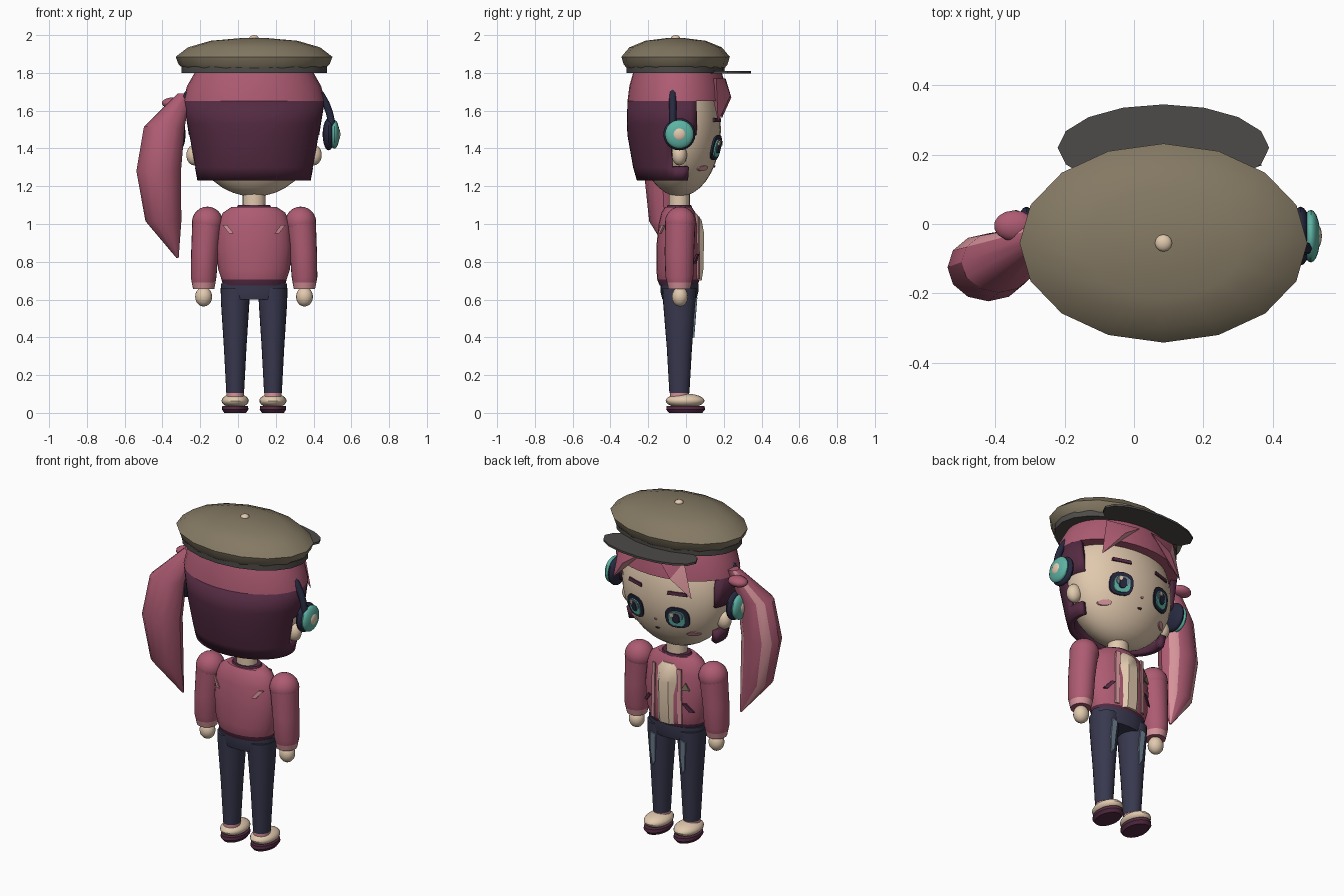
import bpy, bmesh, math
from mathutils import Vector

if "Cube" in bpy.data.objects:
    bpy.data.objects.remove(bpy.data.objects["Cube"], do_unlink=True)

CX, CY = 0.085, -0.035      # body axis


def material(name, r, g, b):
    m = bpy.data.materials.new(name)
    m.use_nodes = True
    m.diffuse_color = (r, g, b, 1)
    m.node_tree.nodes["Principled BSDF"].inputs["Base Color"].default_value = (r, g, b, 1)
    return m


SKIN = material("skin_cream", 0.75, 0.58, 0.42)
PINK = material("rose_pink", 0.42, 0.105, 0.17)
PLUM = material("dark_plum", 0.09, 0.024, 0.055)
OLIVE = material("olive", 0.23, 0.19, 0.125)
CHARCOAL = material("charcoal", 0.075, 0.07, 0.065)
NAVY = material("denim_navy", 0.04, 0.04, 0.078)
INK = material("ink_blue", 0.02, 0.022, 0.05)
TEAL = material("teal", 0.11, 0.45, 0.37)
PALE = material("pale_pink", 0.66, 0.29, 0.32)
FADED = material("faded_denim", 0.16, 0.22, 0.29)


def finish(bm, name, *mats):
    bmesh.ops.recalc_face_normals(bm, faces=bm.faces)
    mesh = bpy.data.meshes.new(name)
    bm.to_mesh(mesh)
    bm.free()
    ob = bpy.data.objects.new(name, mesh)
    bpy.context.collection.objects.link(ob)
    for m in mats:
        mesh.materials.append(m)
    bpy.ops.object.select_all(action='DESELECT')
    ob.select_set(True)
    bpy.context.view_layer.objects.active = ob
    bpy.ops.object.shade_smooth_by_angle(angle=math.radians(35))
    return ob


def loft(name, rings, mats, n=24, caps=True, turn=0.0, rule=None, keep=None):
    """Skin horizontal ellipses (x, y, z, rx, ry); rule(centre, column) picks the colour."""
    bm = bmesh.new()
    rows = []
    for x, y, z, rx, ry in rings:
        angles = [math.tau * i / n + turn for i in range(n)]
        rows.append([bm.verts.new((x + rx * math.cos(a), y + ry * math.sin(a), z)) for a in angles])
    for low, high in zip(rows, rows[1:]):
        for i in range(n):
            j = (i + 1) % n
            f = bm.faces.new((low[i], low[j], high[j], high[i]))
            if rule:
                f.material_index = rule(f.calc_center_median(), i)
    if caps:
        bm.faces.new(rows[0])
        bm.faces.new(rows[-1])
    if keep:
        drop = [f for f in bm.faces if not keep(f.calc_center_median())]
        bmesh.ops.delete(bm, geom=drop, context='FACES')
    return finish(bm, name, *mats)


def ball(name, centre, radii, mat, n=20):
    bm = bmesh.new()
    bmesh.ops.create_uvsphere(bm, u_segments=n, v_segments=n // 2 + 2, radius=1)
    for v in bm.verts:
        v.co = Vector(centre) + Vector(a * b for a, b in zip(v.co, radii))
    return finish(bm, name, mat)


def plate(name, pts, surface, mat, lift=0.006, side=1):
    """Thin plate whose outline (x, z) follows y = surface(x, z)."""
    bm = bmesh.new()
    f = bm.faces.new([bm.verts.new((x, surface(x, z) + side * lift, z)) for x, z in pts])
    out = bmesh.ops.extrude_face_region(bm, geom=[f])["geom"]
    for v in out:
        if isinstance(v, bmesh.types.BMVert):
            v.co.y -= side * 0.009
    return finish(bm, name, mat)


def oval(x, z, rx, rz, n=16, power=1.0):
    pts = []
    for i in range(n):
        c, s = math.cos(math.tau * i / n), math.sin(math.tau * i / n)
        pts.append((x + rx * math.copysign(abs(c) ** power, c), z + rz * math.copysign(abs(s) ** power, s)))
    return pts


def strip(x1, z1, x2, z2, w):
    return [(x1 - w, z1), (x1 + w, z1), (x2 + w, z2), (x2 - w, z2)]


def bulge(cx, cy, cz, rx, ry, rz, side=1):
    return lambda x, z: cy + side * ry * math.sqrt(
        max(0.02, 1 - ((x - cx) / rx) ** 2 - ((z - cz) / rz) ** 2))


# Beret, band, visor and button
HY = -0.055
beret = [(1.82, .37, .255), (1.845, .40, .275), (1.885, .415, .287), (1.935, .35, .245),
         (1.97, .23, .16), (1.985, .06, .04)]
loft("beret", [(CX, HY, z, a, b) for z, a, b in beret], [OLIVE], n=16)
loft("beret_band", [(CX, HY, z, .385, .26) for z in (1.80, 1.835)], [CHARCOAL], n=20)
loft("visor", [(CX, .22, z, .305, .125) for z in (1.798, 1.81)], [CHARCOAL], n=16)
ball("beret_button", (CX, HY, 1.984), (.025, .025, .016), SKIN, 12)

# Head, ears and neck
ball("head", (CX, CY, 1.5), (.335, .22, .355), SKIN, 32)
loft("neck", [(CX, CY, z, .06, .055) for z in (1.06, 1.18)], [SKIN])
for s, side in ((1, "left"), (-1, "right")):
    ball(side + "_ear", (CX + s * .315, CY, 1.365), (.045, .04, .055), SKIN, 14)

# Hair crown, and the back hair cut open around the face
loft("hair_crown", [(CX, -.045, 1.65, .375, .265), (CX, -.045, 1.73, .355, .255),
                    (CX, -.045, 1.80, .315, .235)], [PINK], n=32)


def behind_face(c):
    return c.y < (.055 if c.z > 1.47 else -.075 if c.z > 1.3 else .02)


hair = loft("back_hair", [(CX, -.045, 1.23, .30, .215), (CX, -.045, 1.30, .313, .235),
                          (CX, -.045, 1.47, .345, .265), (CX, -.045, 1.53, .354, .268),
                          (CX, -.045, 1.65, .374, .265)],
            [PLUM], n=48, caps=False, keep=behind_face)
shell = hair.modifiers.new("thickness", 'SOLIDIFY')
shell.thickness = 0.035

# Fringe locks
def lock(name, left, right, mid, tip):
    bm = bmesh.new()
    a, b, m, t = (bm.verts.new(p) for p in (left, right, mid, tip))
    back = bm.verts.new(((left[0] + right[0]) / 2, .12, left[2]))
    bm.faces.new((a, m, t))
    bm.faces.new((m, b, t)).material_index = 1
    for tri in ((a, b, m), (a, t, back), (b, back, t), (a, back, b)):
        bm.faces.new(tri)
    finish(bm, name, PINK, PALE)


lock("fringe_lock_left", (.33, .16, 1.77), (.13, .205, 1.77), (.26, .235, 1.68), (.37, .17, 1.54))
lock("fringe_lock_right", (.05, .21, 1.77), (-.12, .19, 1.77), (-.06, .24, 1.67), (-.17, .19, 1.56))

# Side ponytail with pale streaks, and its tie
tail = [(-.32, -.07, .82, .006, .006), (-.395, -.115, 1.015, .095, .08), (-.42, -.125, 1.28, .118, .098),
        (-.39, -.11, 1.515, .108, .088), (-.285, -.04, 1.69, .035, .035)]
loft("ponytail", tail, [PINK, PALE], n=12, rule=lambda c, i: int(i in (1, 4)))
ball("hair_tie", (-.345, -.005, 1.64), (.06, .045, .03), PINK, 14)

# Headphones
for s, side in ((1, "left"), (-1, "right")):
    for part, off, rx, r, mat in (("cushion", .395, .032, .085, INK), ("ear_cup", .425, .027, .076, TEAL),
                                  ("cup_dot", .44, .017, .037, SKIN)):
        ball(f"{side}_{part}", (CX + s * off, CY, 1.475), (rx, r, r), mat)
curve = bpy.data.curves.new("headband", 'CURVE')
curve.dimensions, curve.bevel_depth, curve.bevel_resolution = '3D', 0.019, 2
path = curve.splines.new('POLY')
path.points.add(24)
for i, p in enumerate(path.points):
    a = math.pi * i / 24
    p.co = (CX + .412 * math.cos(a), -.07, 1.5 + .36 * math.sin(a), 1)
curve.materials.append(INK)
bpy.context.collection.objects.link(bpy.data.objects.new("headband", curve))

# Eyes, brows, cheeks, nose and mouth
face = bulge(CX, CY, 1.5, .335, .22, .355)
for s, side in ((1, "left"), (-1, "right")):
    ex = CX + s * .14
    for part, dx, dz, rx, rz, mat, lift in (
            ("eye_rim", 0, 0, .066, .066, INK, .014), ("iris", 0, -.004, .046, .048, TEAL, .018),
            ("eye_shade", 0, .014, .036, .028, FADED, .021), ("pupil", 0, 0, .02, .03, INK, .024),
            ("eye_glint", .018, .022, .01, .012, SKIN, .027)):
        plate(f"{side}_{part}", oval(ex + dx, 1.405 + dz, rx, rz, power=.75), face, mat, lift)
    plate(side + "_brow", [(ex - .055, 1.54), (ex + .055, 1.54), (ex + .05, 1.56), (ex - .05, 1.56)], face, PLUM, .01)
    plate(side + "_blush", oval(CX + s * .2, 1.295, .032, .014), face, PALE, .008)
plate("nose", oval(CX, 1.365, .008, .006, 8), face, PALE)
plate("mouth", oval(CX, 1.305, .014, .005, 8), face, PLUM)

# Jacket body, collar and shirt front
jacket = [(.675, .165, .10), (.705, .172, .112), (.76, .19, .117), (.88, .20, .117),
          (1.0, .19, .105), (1.06, .165, .09), (1.09, .12, .07)]
loft("jacket", [(CX, CY - .005, z, a, b) for z, a, b in jacket], [PINK, PLUM],
     rule=lambda c, i: int(c.z < .70))
loft("collar", [(CX, CY, 1.08, .095, .07), (CX, CY, 1.10, .085, .062)], [PLUM])
loft("shirt_front", [(CX, .02, .70, .08, .068), (CX, .02, .76, .082, .078), (CX, .02, .95, .082, .082),
                     (CX, .02, 1.02, .078, .068), (CX, .01, 1.055, .07, .05)],
     [SKIN], n=8, turn=math.pi / 8)
chest = bulge(CX, CY - .005, .86, .215, .115, .5)
back = bulge(CX, CY - .005, .86, .215, .115, .5, -1)
for s, side in ((1, "left"), (-1, "right")):
    plate(side + "_lapel", strip(CX + s * .09, .71, CX + s * .085, 1.04, .012), chest, PALE, .012)
    plate(side + "_pocket", strip(CX + s * .155, .79, CX + s * .115, .84, .012), chest, PLUM, .01)
    plate(side + "_back_mark", strip(CX + s * .155, .995, CX + s * .12, .95, .012), back, PALE, .012, -1)
plate("chest_badge", [(-.06, .92), (-.015, .92), (-.038, .965)], chest, OLIVE, .012)

# Arms, hands, legs and shoes
for s, side in ((1, "left"), (-1, "right")):
    ax, bx, lx = CX + s * .247, CX + s * .267, CX + s * .10
    ball(side + "_shoulder", (ax, CY + .005, 1.01), (.082, .082, .082), PINK)
    loft(side + "_sleeve", [(bx, CY, .655, .056, .058), (bx, CY, .69, .063, .066), (bx, CY, .72, .068, .074),
                            (bx - s * .006, CY, .85, .072, .078), (ax, CY + .005, 1.02, .08, .08)],
         [PINK, PALE], rule=lambda c, i: int(c.z < .69))
    ball(side + "_hand", (bx, CY + .003, .615), (.045, .043, .052), SKIN, 16)
    loft(side + "_leg", [(lx, CY, .105, .047, .053), (lx, CY, .35, .06, .067), (lx, CY, .58, .075, .086),
                         (lx, CY, .66, .077, .09)], [NAVY])
    thigh = lambda x, z, lx=lx: CY + (.038 + .083 * z) * math.sqrt(max(.1, 1 - ((x - lx) / .08) ** 2))
    plate(side + "_worn_patch", [(lx - .02, .60), (lx + .015, .61), (lx + .02, .50), (lx + .01, .40),
                                 (lx - .008, .43), (lx - .012, .5)], thigh, FADED, .008)
    loft(side + "_sock", [(lx, CY, z, .046, .05) for z in (.07, .115)], [PALE])
    ball(side + "_shoe", (lx, -.005, .064), (.072, .103, .038), SKIN)
    loft(side + "_sole", [(lx, -.002, 0, .058, .088), (lx, -.002, .018, .07, .103),
                          (lx, -.002, .036, .068, .10)], [PLUM])
loft("waistband", [(CX, CY, .60, .168, .09), (CX, CY, .64, .175, .1), (CX, CY, .685, .175, .1)], [NAVY])
